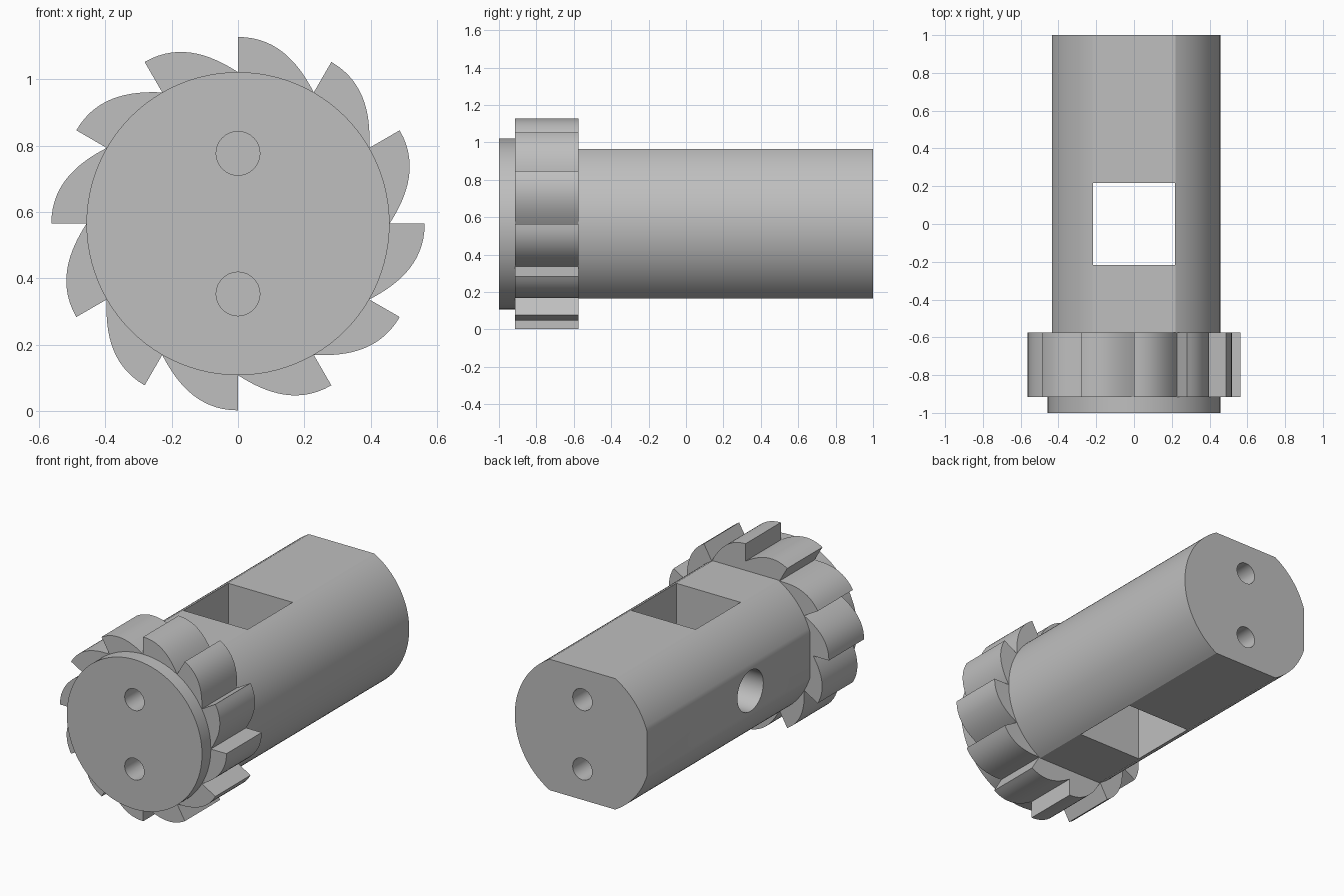
import bpy, bmesh, math
from mathutils import Matrix, Vector
from mathutils.geometry import interpolate_bezier

cube = bpy.data.objects.get("Cube")
if cube:
    bpy.data.objects.remove(cube, do_unlink=True)

AXIS_Z = 0.565
R = 0.457
TEETH = 12

grey = bpy.data.materials.new("grey_metal")
grey.use_nodes = True
grey.diffuse_color = (0.52, 0.52, 0.52, 1)
grey.node_tree.nodes["Principled BSDF"].inputs["Base Color"].default_value = (0.52, 0.52, 0.52, 1)


def prism(name, points, y0, y1):
    """Extrude an (x, z) outline, centred on the axis, from y0 to y1."""
    bm = bmesh.new()
    face = bm.faces.new([bm.verts.new((x, y0, z + AXIS_Z)) for x, z in points])
    new = bmesh.ops.extrude_face_region(bm, geom=[face])["geom"]
    moved = [v for v in new if isinstance(v, bmesh.types.BMVert)]
    bmesh.ops.translate(bm, verts=moved, vec=(0, y1 - y0, 0))
    bmesh.ops.recalc_face_normals(bm, faces=bm.faces)
    mesh = bpy.data.meshes.new(name)
    bm.to_mesh(mesh)
    bm.free()
    mesh.materials.append(grey)
    obj = bpy.data.objects.new(name, mesh)
    bpy.context.collection.objects.link(obj)
    return obj


def arc(start, end, steps, radius=R, cx=0, cz=0):
    angles = [start + (end - start) * i / steps for i in range(steps + 1)]
    return [(cx + radius * math.cos(a), cz + radius * math.sin(a)) for a in angles]


def circle(radius, steps, cz=0):
    return arc(0, math.tau, steps, radius, 0, cz)[:-1]


def cut(obj, cutter):
    """Subtract the cutter and discard it."""
    cutter.hide_render = True
    mod = obj.modifiers.new("cut", "BOOLEAN")
    mod.operation = "DIFFERENCE"
    mod.solver = "EXACT"
    mod.object = cutter
    select(obj)
    bpy.ops.object.modifier_apply(modifier=mod.name)
    bpy.data.objects.remove(cutter, do_unlink=True)


def select(obj):
    bpy.ops.object.select_all(action="DESELECT")
    obj.select_set(True)
    bpy.context.view_layer.objects.active = obj


# Shaft: round bar with flats on the top, bottom and -x side
top = math.asin(0.40 / R)
side = math.acos(0.435 / R)
outline = (arc(-top, top, 40)
           + arc(math.pi - top, math.pi - side, 16)
           + arc(math.pi + side, math.pi + top, 16))
shaft = prism("shaft", outline, -0.575, 1)

# Square window straight through the shaft
w = 0.217
cut(shaft, prism("window_cutter", [(-w, -w * 3), (w, -w * 3), (w, w * 3), (-w, w * 3)], -w, w))

# Round side hole from the flat into the window
side_hole = prism("side_hole_cutter", circle(0.125, 48), 0.1, 0.7)
side_hole.data.transform(Matrix.Translation((0, 0, AXIS_Z))
                         @ Matrix.Rotation(math.pi / 2, 4, "Z")
                         @ Matrix.Translation((0, 0, -AXIS_Z)))
cut(shaft, side_hole)

# Ratchet ring: one hooked tooth repeated around the axis
tooth = interpolate_bezier(Vector((0, 0.563)), Vector((0.12, 0.563)),
                           Vector((0.185, 0.48)), Vector((R * 0.5, R * math.sqrt(0.75))), 16)
ring = []
for i in range(TEETH):
    turn = Matrix.Rotation(-math.tau * i / TEETH, 2)
    ring += [tuple(turn @ Vector(p[:2])) for p in tooth]
ratchet = prism("ratchet_ring", ring, -0.915, -0.575)

# Round front plate
plate = prism("front_plate", circle(R, 96), -1, -0.915)

# Pairs of pin holes in both ends
for z in (-0.212, 0.212):
    for part in (plate, ratchet):
        cut(part, prism("front_pin_cutter", circle(0.066, 32, z), -1.1, -0.5))
    cut(shaft, prism("back_pin_cutter", circle(0.066, 32, z), 0.58, 1.1))

for obj in (shaft, ratchet, plate):
    select(obj)
    bpy.ops.object.shade_smooth_by_angle(angle=math.radians(25))
